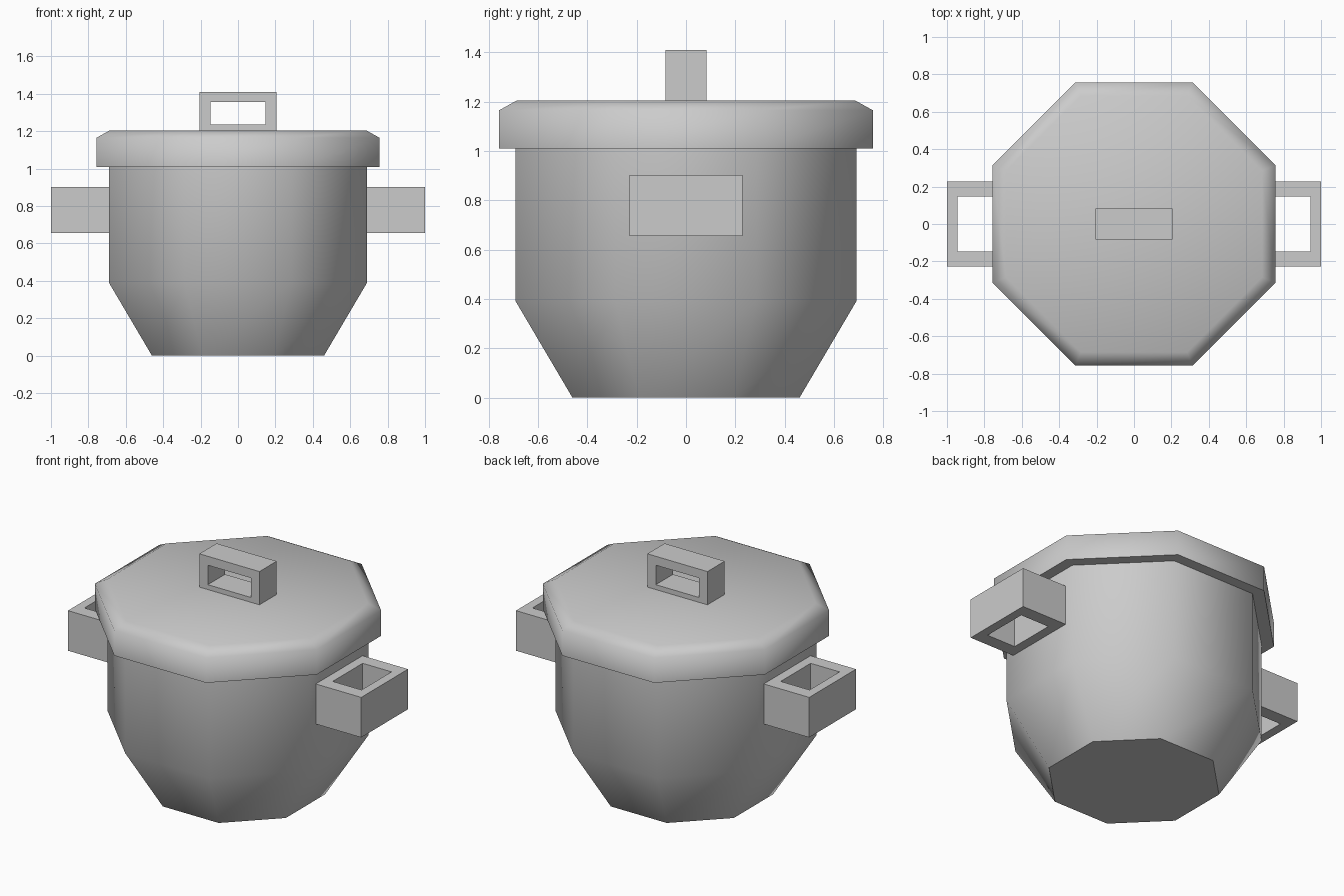
import bpy, bmesh, math

cube = bpy.data.objects.get("Cube")
if cube:
    bpy.data.objects.remove(cube, do_unlink=True)

# Single plain grey
grey = bpy.data.materials.new("plain_grey")
grey.use_nodes = True
colour = (0.6, 0.6, 0.6, 1)
grey.diffuse_color = colour
grey.node_tree.nodes["Principled BSDF"].inputs["Base Color"].default_value = colour

SIDES = 8


def make_object(name, bm):
    bmesh.ops.recalc_face_normals(bm, faces=bm.faces)
    mesh = bpy.data.meshes.new(name)
    bm.to_mesh(mesh)
    bm.free()
    mesh.materials.append(grey)
    obj = bpy.data.objects.new(name, mesh)
    bpy.context.collection.objects.link(obj)
    return obj


def octagon_solid(name, profile, smooth_angle):
    """Stack octagonal rings; profile holds (distance to flat, height)."""
    bm = bmesh.new()
    rings = []
    for apothem, z in profile:
        r = apothem / math.cos(math.pi / SIDES)
        angles = [(i + 0.5) * math.tau / SIDES for i in range(SIDES)]
        rings.append([bm.verts.new((r * math.cos(a), r * math.sin(a), z)) for a in angles])
    for low, high in zip(rings, rings[1:]):
        for i in range(SIDES):
            j = (i + 1) % SIDES
            bm.faces.new((low[i], low[j], high[j], high[i]))
    bm.faces.new(rings[0])
    bm.faces.new(rings[-1])
    obj = make_object(name, bm)
    bpy.ops.object.select_all(action="DESELECT")
    obj.select_set(True)
    bpy.context.view_layer.objects.active = obj
    bpy.ops.object.shade_smooth_by_angle(angle=math.radians(smooth_angle))
    return obj


def frame(name, outer, inner, depth, place):
    """Rectangular frame; outer and inner are (u0, u1, v0, v1)."""
    bm = bmesh.new()

    def loop(rect, w):
        u0, u1, v0, v1 = rect
        corners = ((u0, v0), (u1, v0), (u1, v1), (u0, v1))
        return [bm.verts.new(place(u, v, w)) for u, v in corners]

    near, far = depth
    loops = [loop(outer, near), loop(outer, far), loop(inner, far), loop(inner, near)]
    for a, b in zip(loops, loops[1:] + loops[:1]):
        for i in range(4):
            j = (i + 1) % 4
            bm.faces.new((a[i], a[j], b[j], b[i]))
    return make_object(name, bm)


# Pot body and lid
octagon_solid("pot_body", [(0.46, 0), (0.69, 0.39), (0.69, 1.02)], 50)
octagon_solid("lid", [(0.757, 1.01), (0.757, 1.165), (0.685, 1.205)], 70)

# Lid grip, opening front to back
frame("lid_grip", (-0.205, 0.205, 1.18, 1.41), (-0.147, 0.147, 1.235, 1.355),
      (-0.084, 0.084), lambda u, v, w: (u, w, v))

# Side handles, opening top to bottom
for name, side in (("left_handle", 1), ("right_handle", -1)):
    frame(name, (0.67, 1.0, -0.228, 0.228), (0.748, 0.945, -0.146, 0.146),
          (0.655, 0.902), lambda u, v, w: (side * u, v, w))
